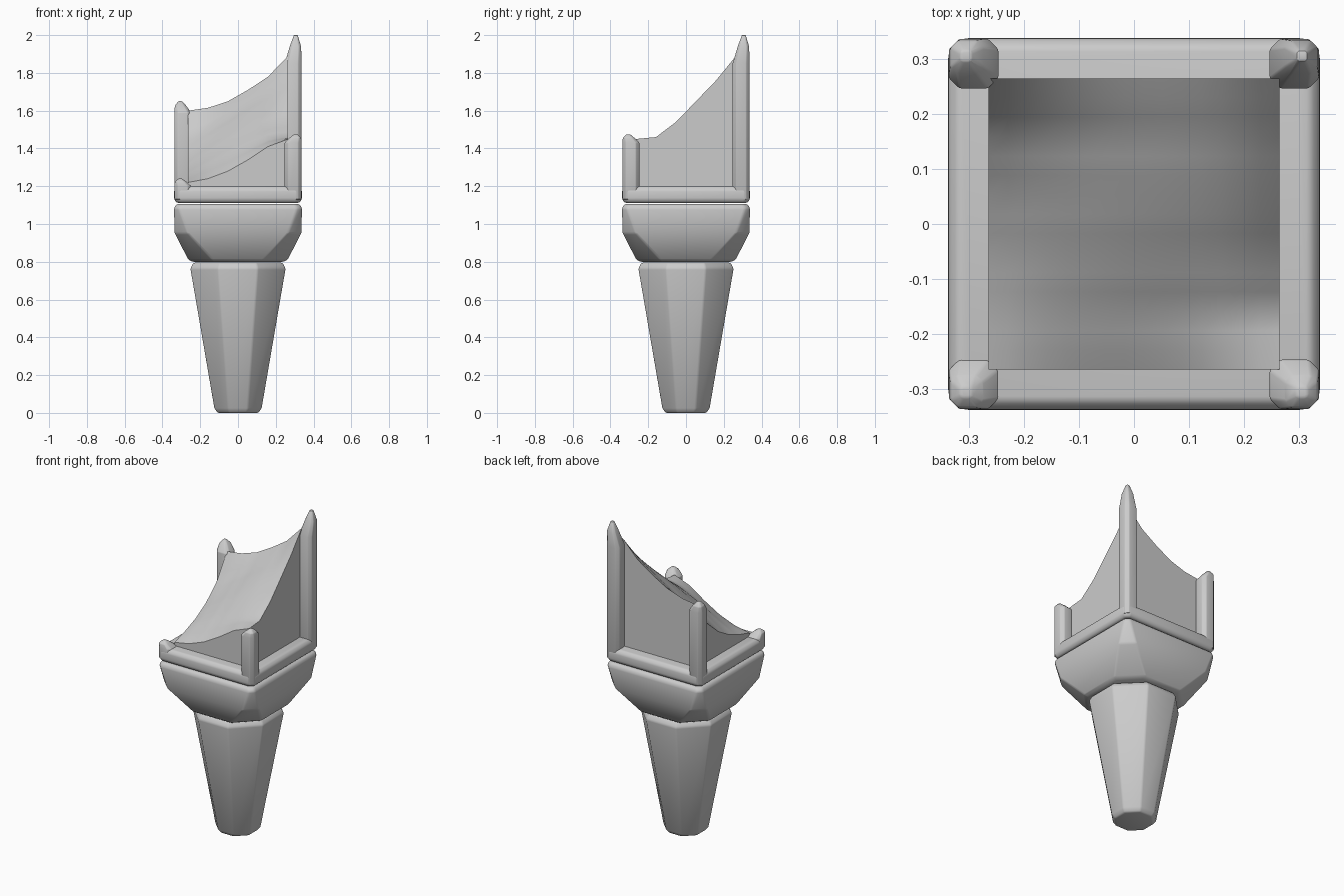
import bpy, bmesh, math

if "Cube" in bpy.data.objects:
    bpy.data.objects.remove(bpy.data.objects["Cube"])

def finish(name, bm, bevel=0.0, angle=30):
    # Soften the hard edges, then make the object
    bmesh.ops.recalc_face_normals(bm, faces=bm.faces)
    if bevel:
        hard = [e for e in bm.edges if len(e.link_faces) == 2
                and e.calc_face_angle() > math.radians(28)]
        bmesh.ops.bevel(bm, geom=hard, offset=bevel, segments=2, profile=0.5,
                        affect='EDGES', clamp_overlap=True)
    me = bpy.data.meshes.new(name)
    bm.to_mesh(me)
    bm.free()
    ob = bpy.data.objects.new(name, me)
    bpy.context.collection.objects.link(ob)
    bpy.ops.object.select_all(action='DESELECT')
    ob.select_set(True)
    bpy.context.view_layer.objects.active = ob
    bpy.ops.object.shade_smooth_by_angle(angle=math.radians(angle))
    return ob

def loft(name, rings, bevel=0.0):
    # Each ring: z, half width, corner cut, centre x, centre y
    bm = bmesh.new()
    loops = []
    for z, h, c, cx, cy in rings:
        k = h - c
        pts = [(k, -h), (h, -k), (h, k), (k, h), (-k, h), (-h, k), (-h, -k), (-k, -h)]
        loops.append([bm.verts.new((cx + x, cy + y, z)) for x, y in pts])
    for a, b in zip(loops, loops[1:]):
        for i in range(8):
            j = (i + 1) % 8
            bm.faces.new((a[i], a[j], b[j], b[i]))
    bm.faces.new(loops[0][::-1])
    bm.faces.new(loops[-1])
    return finish(name, bm, bevel)

# Tapered eight-sided stem
loft("stem", [(z, h, h * 0.586, 0, 0) for z, h in
              [(0, 0.108), (0.025, 0.125), (0.765, 0.252), (0.795, 0.235)]], 0.008)

# Collar: eight-sided below, square above
loft("collar", [(0.80, 0.245, 0.125, 0, 0), (0.815, 0.265, 0.125, 0, 0),
                (0.95, 0.335, 0.07, 0, 0), (1.085, 0.339, 0.025, 0, 0),
                (1.106, 0.325, 0.025, 0, 0)], 0.01)

# Square base rail
loft("base_rail", [(1.112, 0.325, 0.02, 0, 0), (1.13, 0.338, 0.025, 0, 0),
                   (1.18, 0.338, 0.025, 0, 0), (1.2, 0.322, 0.025, 0, 0)], 0.008)

# Broken corner posts: side signs, height, length of the worn tip
posts = {"back_right_post": (1, 1, 2.0, 0.15), "back_left_post": (-1, 1, 1.65, 0.06),
         "front_right_post": (1, -1, 1.475, 0.045), "front_left_post": (-1, -1, 1.24, 0.04)}
for name, (sx, sy, top, tip) in posts.items():
    rings = []
    for z, h, c in [(1.13, 0.045, 0.292), (top - tip, 0.045, 0.292),
                    (top - tip * 0.4, 0.03, 0.304), (top, 0.01, 0.306)]:
        rings.append((z, h, h * 0.42, c * sx, c * sy))
    loft(name, rings, 0.006)

# Panelled core with a sloping broken top, blended from its four edge heights
FRONT = [1.22, 1.24, 1.28, 1.34, 1.41, 1.45]
BACK = [1.60, 1.615, 1.65, 1.71, 1.78, 1.89]
LEFT = [1.22, 1.25, 1.29, 1.35, 1.44, 1.60]
RIGHT = [1.45, 1.46, 1.54, 1.65, 1.76, 1.89]

def sample(values, t):
    t = min(max(t, 0), 1) * (len(values) - 1)
    i = min(int(t), len(values) - 2)
    return values[i] + (values[i + 1] - values[i]) * (t - i)

def height(u, v):
    sides = (1 - v) * sample(FRONT, u) + v * sample(BACK, u)
    sides += (1 - u) * sample(LEFT, v) + u * sample(RIGHT, v)
    corners = (1 - v) * ((1 - u) * FRONT[0] + u * FRONT[-1])
    corners += v * ((1 - u) * BACK[0] + u * BACK[-1])
    return sides - corners + 0.08 * 16 * u * (1 - u) * v * (1 - v)

HALF = 0.265
bm = bmesh.new()
bmesh.ops.create_grid(bm, x_segments=15, y_segments=15, size=HALF)
for vert in bm.verts:
    vert.co.z = height(vert.co.x / (2 * HALF) + 0.5, vert.co.y / (2 * HALF) + 0.5)
rim = [e for e in bm.edges if e.is_boundary]
walls = bmesh.ops.extrude_edge_only(bm, edges=rim)["geom"]
base = [g for g in walls if isinstance(g, bmesh.types.BMVert)]
for vert in base:
    vert.co.z = 1.14
bmesh.ops.contextual_create(bm, geom=[g for g in walls if isinstance(g, bmesh.types.BMEdge)
                                      and all(v in base for v in g.verts)])
finish("panelled_core", bm, 0, 35)
